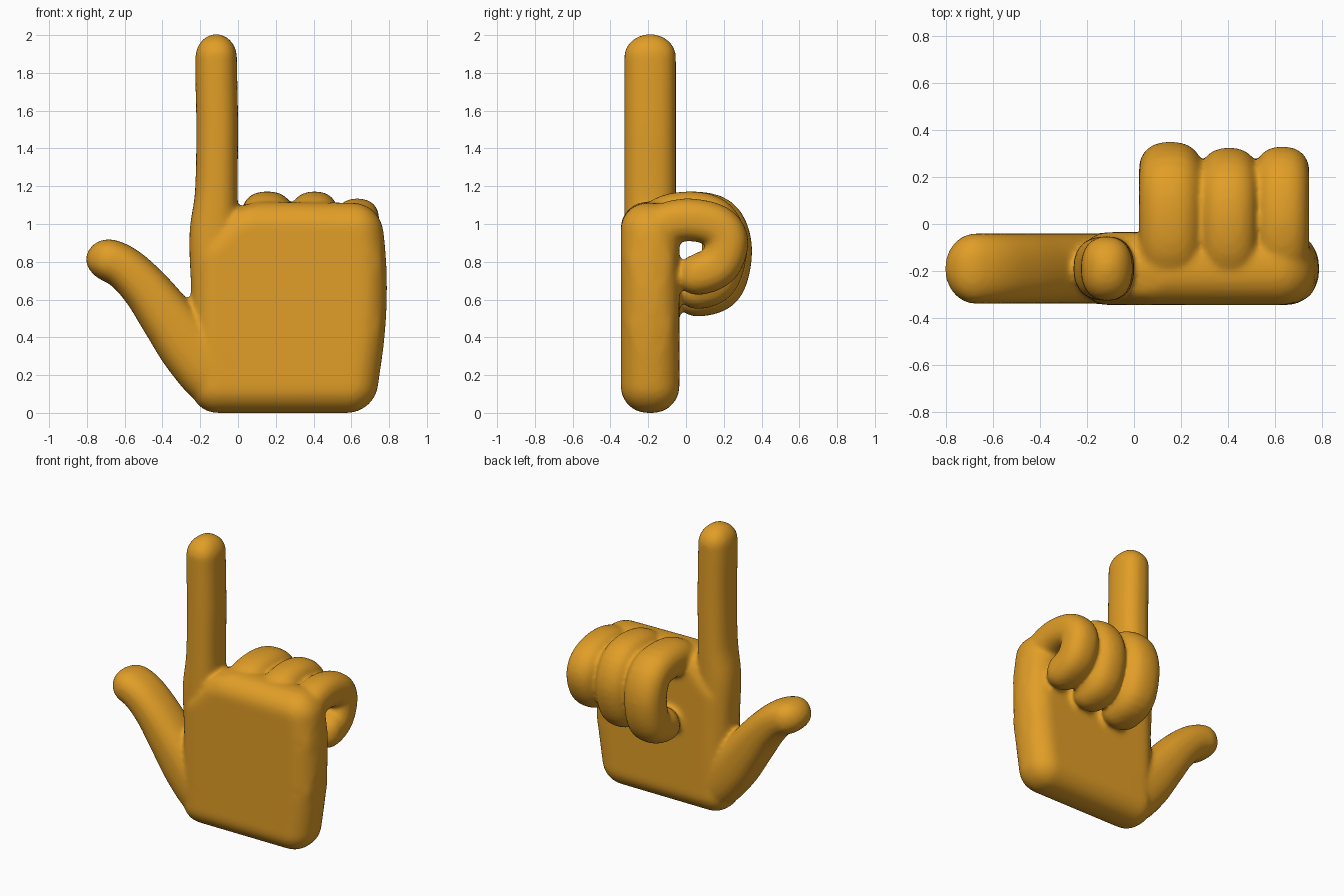
import bpy, bmesh, math
from mathutils import Vector

old = bpy.data.objects.get("Cube")
if old:
    bpy.data.objects.remove(old, do_unlink=True)

skin = bpy.data.materials.new("golden_skin")
skin.use_nodes = True
colour = (0.75, 0.34, 0.02, 1)
skin.diffuse_color = colour
skin.node_tree.nodes["Principled BSDF"].inputs["Base Color"].default_value = colour

MID_Y = -0.19
SIDES, STEPS = 28, 60


def spline(points, t):
    """Smooth curve through (across, up, half width) points, t from 0 to 1."""
    pts = [Vector(p) for p in points]
    pts = [2 * pts[0] - pts[1]] + pts + [2 * pts[-1] - pts[-2]]
    f = t * (len(points) - 1)
    i = min(int(f), len(points) - 2)
    f -= i
    a, b, c, d = pts[i:i + 4]
    return 0.5 * (2 * b + (c - a) * f + (2 * a - 5 * b + 4 * c - d) * f ** 2
                  + (3 * b - a - 3 * c + d) * f ** 3)


def digit(bm, points, depth, place, dome=0.12):
    """Round-ended tube along a flat path; depth is its half size across the plane."""
    ts = [(1 - math.cos(math.pi * k / STEPS)) / 2 for k in range(STEPS + 1)]
    line = [spline(points, t) for t in ts]
    dist = [0.0]
    for p, q in zip(line, line[1:]):
        dist.append(dist[-1] + (q.xy - p.xy).length)
    rings = []
    for k, p in enumerate(line):
        tangent = (line[min(k + 1, STEPS)].xy - line[max(k - 1, 0)].xy).normalized()
        end = min(dist[k], dist[-1] - dist[k], dome) / dome
        size = max(0.02, math.sqrt(max(0, 1 - (1 - end) ** 2)))
        ring = []
        for s in range(SIDES):
            ang = 2 * math.pi * s / SIDES
            c, n = [math.copysign(abs(v) ** 0.85, v) for v in (math.cos(ang), math.sin(ang))]
            w = p.z * size * c
            ring.append(bm.verts.new(place(p.x - tangent.y * w, p.y + tangent.x * w,
                                           depth * size * n)))
        rings.append(ring)
    for r, q in zip(rings, rings[1:]):
        for s in range(SIDES):
            n = (s + 1) % SIDES
            bm.faces.new((r[s], r[n], q[n], q[s]))
    bm.faces.new(rings[0][::-1])
    bm.faces.new(rings[-1])


def upright(p, q, s):
    return (p, MID_Y + s, q)


bm = bmesh.new()

# Palm: extruded outline with fully rounded rim
outline = [(-0.25, 0.0), (0.72, 0.0), (0.785, 0.45), (0.79, 0.8), (0.75, 1.11),
           (0.0, 1.12), (-0.25, 0.9)]
face = bm.faces.new([bm.verts.new((x, MID_Y - 0.155, z)) for x, z in outline])
grown = bmesh.ops.extrude_face_region(bm, geom=[face])["geom"]
bmesh.ops.translate(bm, vec=(0, 0.31, 0),
                    verts=[v for v in grown if isinstance(v, bmesh.types.BMVert)])
bmesh.ops.bevel(bm, geom=bm.edges[:], offset=0.14, offset_type='OFFSET',
                segments=8, profile=0.5, affect='EDGES', clamp_overlap=True)

# Pointing finger
digit(bm, [(-0.1, 0.4, 0.13), (-0.115, 0.7, 0.135), (-0.125, 0.95, 0.132),
           (-0.115, 1.17, 0.113), (-0.11, 1.5, 0.111), (-0.115, 1.8, 0.111),
           (-0.115, 2.005, 0.108)], 0.137, upright)

# Thumb
digit(bm, [(0.05, 0.12, 0.14), (-0.1, 0.2, 0.18), (-0.24, 0.33, 0.165),
           (-0.37, 0.5, 0.145), (-0.5, 0.67, 0.125), (-0.63, 0.785, 0.115),
           (-0.8, 0.84, 0.11)], 0.15, upright, 0.13)

# Curled fingers: centre x, half breadth, half thickness, top, bottom, furthest back
for x, breadth, h, top, bottom, back in ((0.155, 0.134, 0.122, 1.172, 0.51, 0.35),
                                         (0.405, 0.122, 0.12, 1.172, 0.55, 0.325),
                                         (0.632, 0.115, 0.113, 1.135, 0.625, 0.33)):
    hi, lo, far = top - h, bottom + h, back - h
    mid = (hi + lo) / 2
    path = [(-0.19, 0.66, h), (-0.19, 0.85, h), (-0.14, hi - 0.045, h), (0.0, hi, h),
            (far - 0.06, hi - 0.03, h), (far, mid + 0.03, h),
            (far - 0.04, lo + 0.05, h), (0.07, lo, h), (-0.04, lo + 0.02, h)]
    digit(bm, path, breadth, lambda p, q, s, x=x: (x + s, p, q), 0.11)

bmesh.ops.recalc_face_normals(bm, faces=bm.faces[:])
mesh = bpy.data.meshes.new("hand")
bm.to_mesh(mesh)
bm.free()
mesh.materials.append(skin)
hand = bpy.data.objects.new("hand", mesh)
bpy.context.collection.objects.link(hand)

# Fuse the parts into one skin and soften the joins
fuse = hand.modifiers.new("fuse", 'REMESH')
fuse.mode = 'VOXEL'
fuse.voxel_size = 0.014
fuse.use_smooth_shade = True
soften = hand.modifiers.new("soften", 'SMOOTH')
soften.factor = 0.5
soften.iterations = 8
